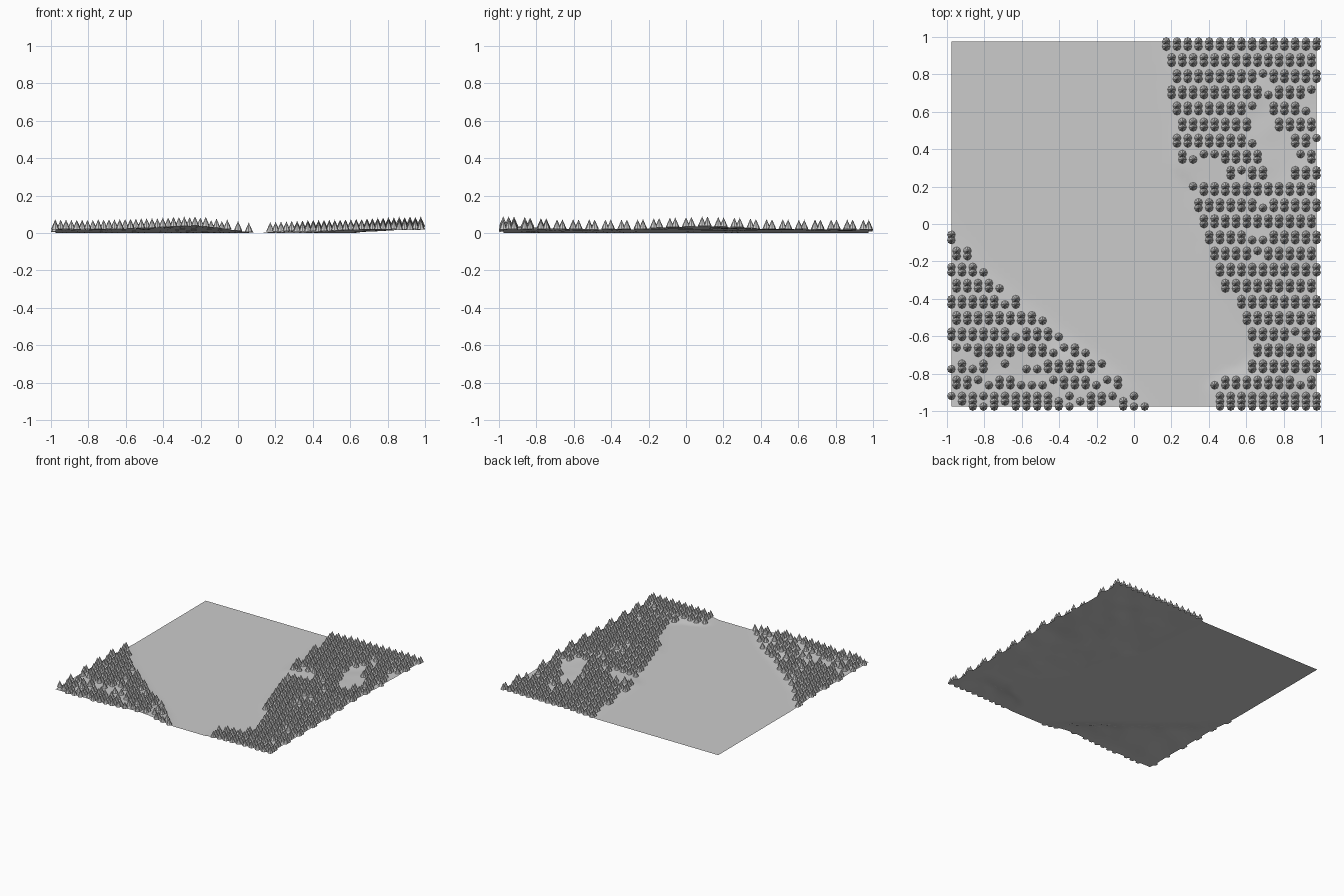
import bpy, bmesh, random
from math import sin, cos, tau, exp
from mathutils import noise, Vector

if "Cube" in bpy.data.objects:
    bpy.data.objects.remove(bpy.data.objects["Cube"])

random.seed(4)
H = 0.977          # half size of the ground
N = 68             # lattice divisions
STEP = 2 * H / N

# River banks as (y, x) points
LEFT = [(-0.98, 0.10), (-0.85, -0.01), (-0.72, -0.17), (-0.6, -0.33), (-0.43, -0.55),
        (-0.25, -0.76), (-0.04, -0.93), (0.12, -1.02), (1.0, -1.9)]
RIGHT = [(-0.98, 0.38), (-0.88, 0.37), (-0.82, 0.42), (-0.77, 0.56), (-0.7, 0.62),
         (-0.55, 0.56), (-0.4, 0.48), (-0.25, 0.38), (0.0, 0.32), (0.2, 0.28),
         (0.3, 0.19), (0.42, 0.18), (0.65, 0.16), (0.98, 0.12)]
# Clearings without trees: x, y, rx, ry
CLEAR = [(0.68, 0.52, 0.07, 0.12), (0.78, 0.36, 0.095, 0.14),
         (0.39, 0.28, 0.11, 0.075), (0.95, 0.64, 0.04, 0.05)]


def bank(pts, y):
    y = max(pts[0][0], min(pts[-1][0], y))
    for (y0, x0), (y1, x1) in zip(pts, pts[1:]):
        if y <= y1:
            return x0 + (x1 - x0) * (y - y0) / (y1 - y0)
    return pts[-1][1]


def inland(x, y):
    """Distance from the river on the left and right banks."""
    return 0.7 * (bank(LEFT, y) - x), x - bank(RIGHT, y)


def height(x, y):
    a, b = inland(x, y)
    if a <= 0 and b <= 0:
        return 0.0
    t = min(1, a / 0.14) if a > 0 else min(1, 0.25 + b / 0.35) * min(1, b / 0.05)
    h = 0.018
    h += 0.018 * exp(-((x + 0.27) / 0.25) ** 2 - ((y + 0.98) / 0.3) ** 2)
    h += 0.018 * exp(-((x - 0.98) / 0.3) ** 2 - ((y - 0.08) / 0.28) ** 2)
    h += 0.005 * noise.noise(Vector((x * 7, y * 7, 0.3)))
    return max(0, t * h)


def add_object(name, bm):
    me = bpy.data.meshes.new(name)
    bm.to_mesh(me)
    bm.free()
    ob = bpy.data.objects.new(name, me)
    bpy.context.collection.objects.link(ob)
    return ob


# Ground with river bed and raised banks
bm = bmesh.new()
bmesh.ops.create_grid(bm, x_segments=N, y_segments=N, size=H)
for v in bm.verts:
    v.co.z = height(v.co.x, v.co.y)
for f in bm.faces:
    f.smooth = True
add_object("river_ground", bm)


def wooded(x, y):
    a, b = inland(x, y)
    if a < 0.025 and b < 0.035:
        return False
    if any(((x - cx) / rx) ** 2 + ((y - cy) / ry) ** 2 < 1 for cx, cy, rx, ry in CLEAR):
        return False
    thin = 0.22 if a > 0 and y < -0.62 else 0.03
    return random.random() > thin


def add_tree(bm, x, y, r=0.022, h=0.05, sides=8):
    z = height(x, y) + 0.002
    tip = bm.verts.new((x, y, z + h))
    ring = [bm.verts.new((x + r * cos(tau * k / sides), y + r * sin(tau * k / sides), z))
            for k in range(sides)]
    for k in range(sides):
        bm.faces.new((ring[k], ring[(k + 1) % sides], tip))
    bm.faces.new(ring[::-1])


# Conifer trees on a staggered lattice
bm = bmesh.new()
for j in range(N + 1):
    if j % 3 == 2 and j != N:
        continue
    y = H - j * STEP
    for i in range(N + 1):
        x = -H + i * STEP
        if (i + j // 3) % 2 == 0 and wooded(x, y):
            add_tree(bm, x, y)
add_object("conifer_trees", bm)
